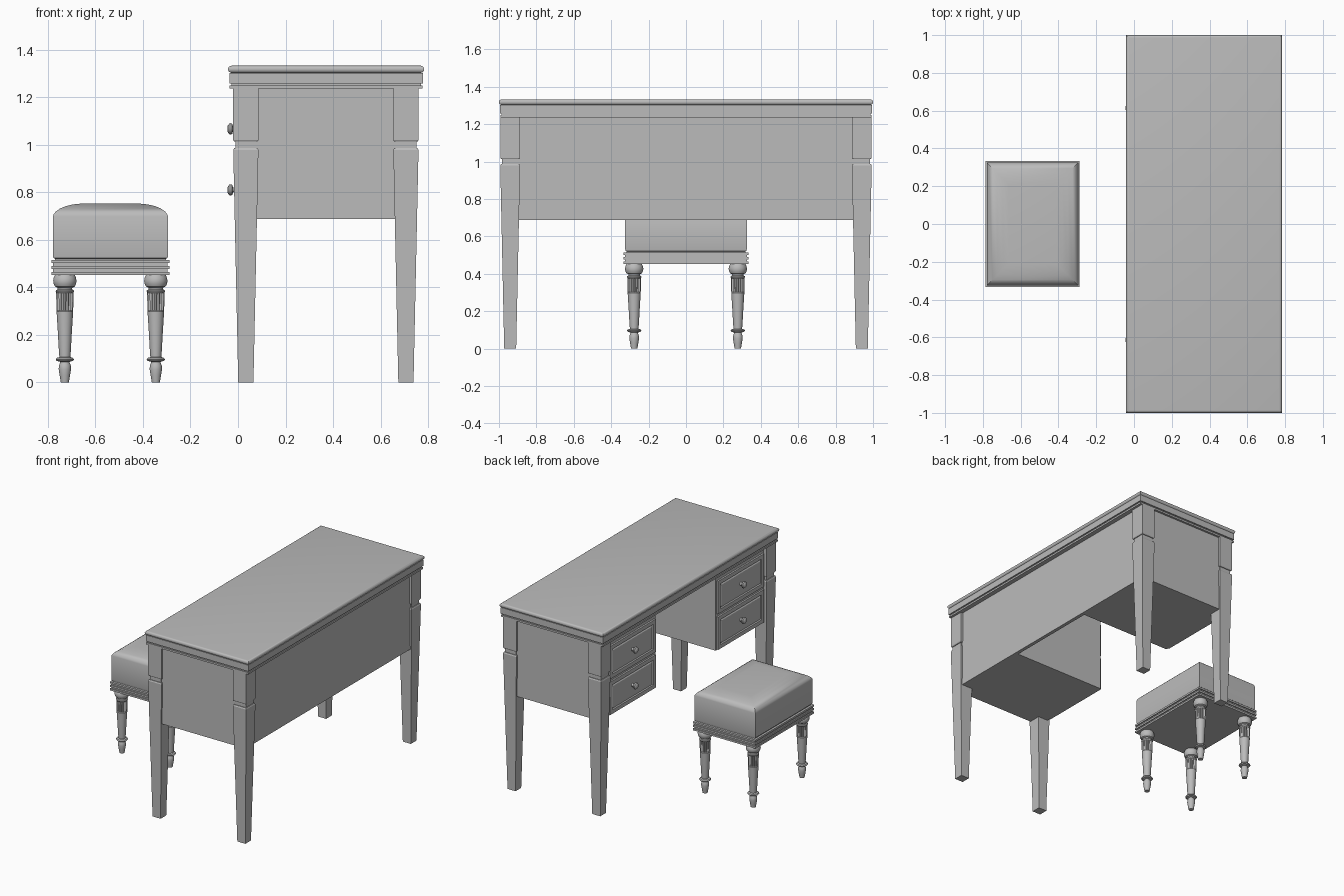
import bpy, bmesh
from math import sin, cos, pi, radians

old = bpy.data.objects.get("Cube")
if old:
    bpy.data.objects.remove(old)

grey = bpy.data.materials.new("plain_grey")
grey.use_nodes = True
grey.diffuse_color = (0.5, 0.5, 0.5, 1)
grey.node_tree.nodes["Principled BSDF"].inputs["Base Color"].default_value = (0.5, 0.5, 0.5, 1)

FACE_OUT = (0, -pi / 2, 0)   # turns local z towards -x


def loft(name, rings, loc, rot=(0, 0, 0), smooth=False):
    """Skin a list of equal point rings and cap both ends."""
    bm = bmesh.new()
    loops = [[bm.verts.new(p) for p in ring] for ring in rings]
    n = len(loops[0])
    for a, b in zip(loops, loops[1:]):
        for i in range(n):
            j = (i + 1) % n
            bm.faces.new((a[i], a[j], b[j], b[i]))
    bm.faces.new(loops[0][::-1])
    bm.faces.new(loops[-1])
    bmesh.ops.recalc_face_normals(bm, faces=bm.faces)
    mesh = bpy.data.meshes.new(name)
    bm.to_mesh(mesh)
    bm.free()
    mesh.materials.append(grey)
    obj = bpy.data.objects.new(name, mesh)
    obj.location, obj.rotation_euler = loc, rot
    bpy.context.collection.objects.link(obj)
    if smooth:
        bpy.ops.object.select_all(action='DESELECT')
        obj.select_set(True)
        bpy.context.view_layer.objects.active = obj
        bpy.ops.object.shade_smooth_by_angle(angle=radians(32))
    return obj


def moulding(name, loc, hx, hy, profile, **kw):
    """Rectangular stack; profile holds (inset, z)."""
    rings = [[(sx * (hx - d), sy * (hy - d), z)
              for sx, sy in ((-1, -1), (1, -1), (1, 1), (-1, 1))]
             for d, z in profile]
    return loft(name, rings, loc, **kw)


def box(name, x0, x1, y0, y1, z0, z1):
    return moulding(name, ((x0 + x1) / 2, (y0 + y1) / 2, 0),
                    (x1 - x0) / 2, (y1 - y0) / 2, [(0, z0), (0, z1)])


def turned(name, loc, profile, n=32, **kw):
    """Lathe; profile holds (radius, z, flute depth)."""
    rings = [[((r - f * (i % 2)) * cos(2 * pi * i / n),
               (r - f * (i % 2)) * sin(2 * pi * i / n), z) for i in range(n)]
             for r, z, f in profile]
    return loft(name, rings, loc, smooth=True, **kw)


# Desk top: thin plate, groove, band and rounded edge
nose = [(0.015 - 0.015 * cos(a), 1.318 + 0.015 * sin(a))
        for a in (pi * (k / 8 - 0.5) for k in range(9))]
moulding("desk_top", (0.371, 0, 0), 0.413, 1.0,
         [(0.007, 1.236), (0.007, 1.249), (0.014, 1.249), (0.014, 1.258),
          (0.006, 1.258), (0.006, 1.303)] + nose, smooth=True)

# Desk legs: square block, groove, long taper
leg = [(0.021, 0), (0, 0.978), (0.004, 0.987), (0.009, 0.987),
       (0.009, 1.013), (0.004, 1.013), (0, 1.02), (0, 1.237)]
for side, y in (("right", -0.94), ("left", 0.94)):
    for place, x in (("drawer_side", 0.033), ("panel_side", 0.707)):
        moulding(f"desk_leg_{side}_{place}", (x, y, 0), 0.053, 0.053, leg)

# Long panel across the kneehole
box("kneehole_panel", 0.72, 0.745, -0.35, 0.35, 0.688, 1.237)

# Pedestals with two drawers each
drawer = [(0, 0), (0, 0.012), (0.028, 0.012), (0.033, 0.005),
          (0.036, 0.005), (0.042, 0.009)]
knob = [(0.012, 0, 0), (0.009, 0.008, 0), (0.01, 0.016, 0), (0.021, 0.019, 0),
        (0.024, 0.025, 0), (0.022, 0.032, 0), (0.014, 0.038, 0), (0.004, 0.04, 0)]
for side, s in (("right", -1), ("left", 1)):
    y0, y1 = sorted((s * 0.342, s * 0.978))
    box(f"pedestal_{side}", 0.004, 0.745, y0, y1, 0.688, 1.237)
    for row, z in (("upper", 1.067), ("lower", 0.81)):
        moulding(f"drawer_{row}_{side}", (0.004, s * 0.615, z), 0.118, 0.262,
                 drawer, rot=FACE_OUT)
        turned(f"knob_{row}_{side}", (-0.005, s * 0.615, z), knob,
               n=20, rot=FACE_OUT)

# Stool base: three thin plates on a slightly smaller core
base = []
for z in (0.452, 0.477, 0.502):
    base += [(0.008, z), (0, z), (0, z + 0.013), (0.008, z + 0.013)]
moulding("stool_base", (-0.537, 0, 0), 0.249, 0.333, base)

# Stool cushion with a domed top
moulding("stool_cushion", (-0.537, 0, 0), 0.242, 0.325,
         [(0.008, 0.513), (0.008, 0.52), (0.002, 0.523), (0, 0.53), (0, 0.7),
          (0.004, 0.71), (0.013, 0.72), (0.03, 0.732), (0.055, 0.742),
          (0.085, 0.749), (0.115, 0.752)], smooth=True)

# Stool legs: ball, fluted shaft, taper, ring and foot
stool_leg = [(0.017, 0, 0), (0.022, 0.03, 0), (0.026, 0.055, 0), (0.025, 0.07, 0),
             (0.019, 0.086, 0), (0.034, 0.09, 0), (0.039, 0.096, 0),
             (0.034, 0.103, 0), (0.023, 0.106, 0), (0.025, 0.13, 0),
             (0.03, 0.22, 0), (0.035, 0.298, 0), (0.035, 0.302, 0.006),
             (0.037, 0.376, 0.006), (0.037, 0.38, 0), (0.039, 0.384, 0),
             (0.037, 0.388, 0), (0.031, 0.391, 0), (0.031, 0.398, 0),
             (0.041, 0.403, 0), (0.047, 0.414, 0), (0.049, 0.427, 0),
             (0.047, 0.44, 0), (0.041, 0.453, 0)]
for side, y in (("right", -0.277), ("left", 0.277)):
    for place, x in (("outer", -0.729), ("inner", -0.346)):
        turned(f"stool_leg_{side}_{place}", (x, y, 0), stool_leg)
